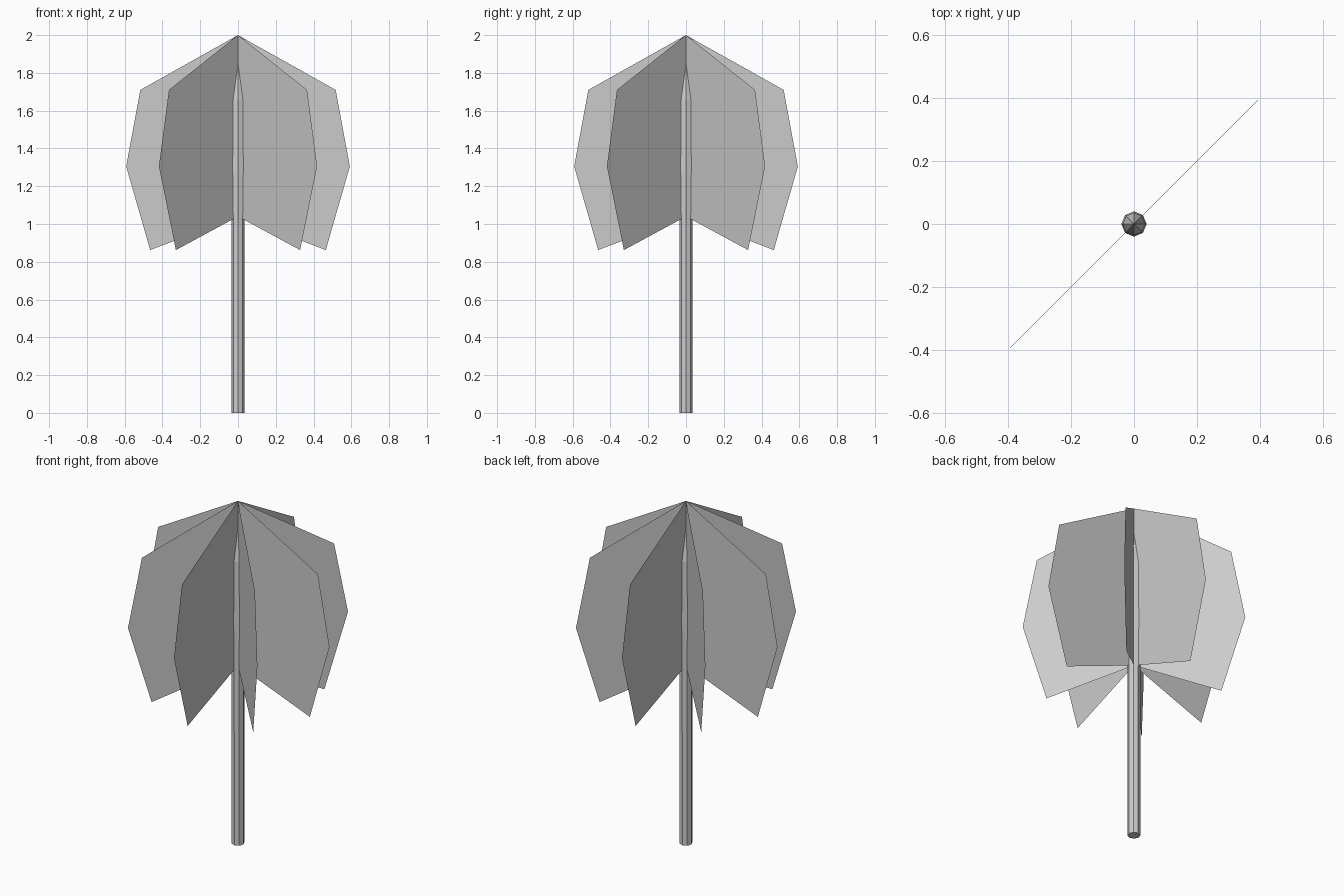
import bpy, bmesh
from math import cos, sin, tau

if "Cube" in bpy.data.objects:
    bpy.data.objects.remove(bpy.data.objects["Cube"])


def make_object(name, bm):
    mesh = bpy.data.meshes.new(name)
    bm.to_mesh(mesh)
    bm.free()
    obj = bpy.data.objects.new(name, mesh)
    bpy.context.collection.objects.link(obj)
    return obj


# Trunk: slim eight-sided pole closing to a point inside the crown
def trunk(sides=8):
    bm = bmesh.new()
    profile = [(0.034, 0), (0.035, 1.02), (0.040, 1.3), (0.036, 1.66)]
    rings = [[bm.verts.new((r * cos(tau * i / sides), r * sin(tau * i / sides), z))
              for i in range(sides)] for r, z in profile]
    tip = bm.verts.new((0, 0, 1.85))
    for low, high in zip(rings, rings[1:]):
        for i in range(sides):
            j = (i + 1) % sides
            bm.faces.new((low[i], low[j], high[j], high[i]))
    for i in range(sides):
        bm.faces.new((rings[-1][i], rings[-1][(i + 1) % sides], tip))
    bm.faces.new(rings[0][::-1])
    return make_object("trunk", bm)


# Leaf panel: flat upright sheet reaching out from the centre line
def leaf_panel(index, angle):
    bm = bmesh.new()
    outline = [(0, 2.0), (0, 1.04), (0.465, 0.862), (0.592, 1.305), (0.517, 1.71)]
    bm.faces.new([bm.verts.new((r * cos(angle), r * sin(angle), z)) for r, z in outline])
    return make_object(f"leaf_panel_{index}", bm)


trunk()
for k in range(8):
    leaf_panel(k + 1, tau * k / 8)
